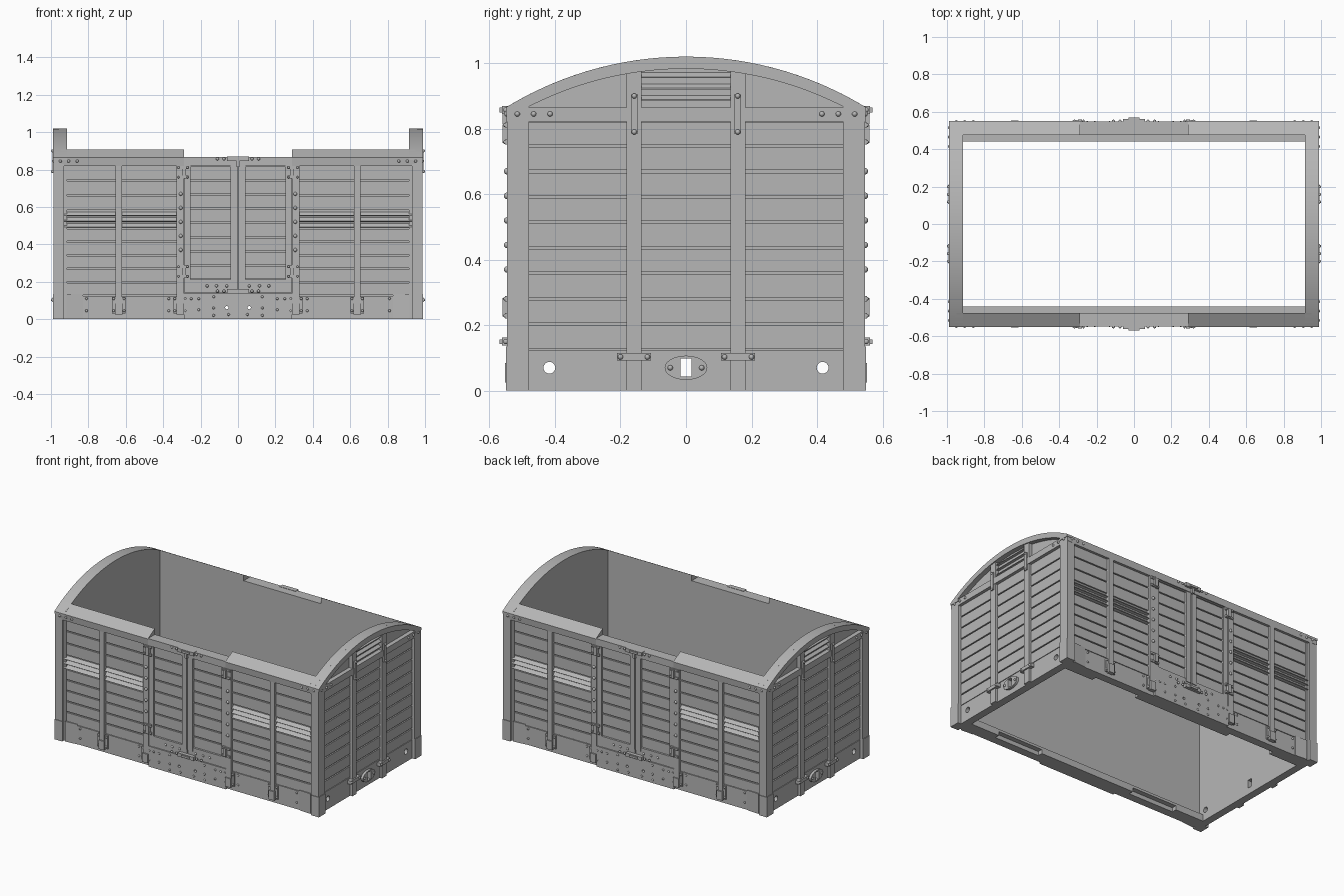
import bpy, bmesh, math
from mathutils import Matrix, Vector

cube = bpy.data.objects.get("Cube")
if cube:
    bpy.data.objects.remove(cube, do_unlink=True)

GREY = (0.47, 0.47, 0.47, 1)
grey = bpy.data.materials.new("plain_grey")
grey.use_nodes = True
grey.diffuse_color = GREY
grey.node_tree.nodes["Principled BSDF"].inputs["Base Color"].default_value = GREY
built = []


class Part:
    """Collects solids in one mesh, then mirrors them across x and/or y."""

    def __init__(self):
        self.bm = bmesh.new()

    def box(self, x0, x1, y0, y1, z0, z1):
        m = Matrix.LocRotScale(Vector((x0 + x1, y0 + y1, z0 + z1)) / 2, None,
                               Vector((x1 - x0, y1 - y0, z1 - z0)))
        bmesh.ops.create_cube(self.bm, size=1, matrix=m)
        return self

    def prism(self, pts, axis, a0, a1):
        """Extrude a 2D outline along one axis (x: y,z  y: x,z  z: x,y)."""
        def place(p, a):
            c = list(p)
            c.insert("xyz".index(axis), a)
            return self.bm.verts.new(c)
        lo = [place(p, a0) for p in pts]
        hi = [place(p, a1) for p in pts]
        faces = [self.bm.faces.new(lo), self.bm.faces.new(hi[::-1])]
        for i in range(len(pts)):
            j = (i + 1) % len(pts)
            faces.append(self.bm.faces.new((lo[j], lo[i], hi[i], hi[j])))
        bmesh.ops.recalc_face_normals(self.bm, faces=faces)
        return self

    def rivets(self, spots, r=0.008):
        for s in spots:
            bmesh.ops.create_uvsphere(self.bm, u_segments=16, v_segments=8, radius=r,
                                      matrix=Matrix.Translation(s))
        return self

    def finish(self, name, mirror="xy"):
        me = bpy.data.meshes.new(name)
        self.bm.to_mesh(me)
        self.bm.free()
        me.materials.append(grey)
        ob = bpy.data.objects.new(name, me)
        bpy.context.collection.objects.link(ob)
        bpy.context.view_layer.objects.active = ob
        mod = ob.modifiers.new("Mirror", "MIRROR")
        mod.use_axis = ("x" in mirror, "y" in mirror, False)
        mod.use_mirror_merge = False
        bpy.ops.object.modifier_apply(modifier="Mirror")
        built.append(ob)
        return ob


def cut(part, targets, mirror):
    """Cut an opening through the targets and discard the cutter."""
    cutter = part.finish("cutter", mirror)
    cutter.hide_render = True
    for ob in targets:
        bpy.context.view_layer.objects.active = ob
        mod = ob.modifiers.new("Cut", "BOOLEAN")
        mod.operation, mod.solver, mod.object = "DIFFERENCE", "EXACT", cutter
        bpy.ops.object.modifier_apply(modifier="Cut")
    built.remove(cutter)
    bpy.data.objects.remove(cutter, do_unlink=True)


def rows(z0, z1, gap=0.008):
    """Heights of evenly spaced planks."""
    n = round((z1 - z0) / 0.075)
    h = (z1 - z0) / n
    return [(z0 + i * h + gap / 2, z0 + (i + 1) * h - gap / 2) for i in range(n)]


def circle(cx, cz, rx, rz, n=24):
    return [(cx + rx * math.cos(2 * math.pi * i / n), cz + rz * math.sin(2 * math.pi * i / n))
            for i in range(n)]


R = 1.053
def roof(y):
    return 1.02 - R + math.sqrt(R * R - y * y)

def arc(half, drop=0, n=28):
    return [(y, roof(y) - drop) for y in (-half + 2 * half * i / n for i in range(n + 1))]


# Side walls: backing, sole, inner ledge, eaves and lintel
side_wall = Part().box(-0.93, 0.93, 0.475, 0.518, 0, 0.83).finish("side_wall", "y")
side_sole = Part().box(-0.94, 0.94, 0.505, 0.528, 0, 0.125).finish("side_sole", "y")
ledge = Part().box(-0.93, 0.93, 0.44, 0.48, 0, 0.045).finish("inner_ledge", "y")
eave = [(0.475, 0.82), (0.545, 0.82), (0.55, 0.865), (0.475, 0.907)]
Part().prism(eave, "x", 0.29, 0.95).finish("eave")
Part().box(-0.29, 0.29, 0.475, 0.548, 0.82, 0.867).finish("door_lintel", "y")

# Side planks, with a gap for the louvres
p = Part()
for x0, x1 in ((0.33, 0.62), (0.655, 0.93)):
    for z0, z1 in rows(0.125, 0.485) + rows(0.58, 0.825):
        p.box(x0, x1, 0.51, 0.528, z0, z1)
p.finish("side_planks")
p = Part()
for x0, x1 in ((0.33, 0.62), (0.655, 0.93)):
    for i in range(3):
        z = 0.488 + i * 0.031
        p.prism([(0.512, z + 0.029), (0.538, z + 0.005), (0.512, z + 0.001)], "x", x0, x1)
p.finish("side_louvres")

# Side posts and their feet
p = Part()
for x0, x1 in ((0.29, 0.33), (0.62, 0.655)):
    p.box(x0, x1, 0.51, 0.545, 0.03, 0.83)
p.finish("side_posts")
p = Part()
for x in (0.31, 0.637):
    p.box(x - 0.02, x + 0.02, 0.52, 0.553, 0.025, 0.085)
    p.box(x - 0.036, x + 0.036, 0.52, 0.538, 0.03, 0.12)
    p.rivets([(x + s * 0.028, 0.539, z) for s in (-1, 1) for z in (0.045, 0.11)], 0.007)
p.finish("post_feet")

# Corner posts and foot plates
Part().box(0.93, 0.986, 0.48, 0.546, 0, 0.84).finish("corner_post")
p = Part().box(0.93, 0.99, 0.48, 0.55, 0, 0.135)
p.prism([(0.83, 0.525), (0.83, 0.531), (0.918, 0.538), (0.918, 0.525)], "z", 0, 0.135)
p.finish("corner_plate")

# Doors: planks, framing and threshold
p = Part()
for z0, z1 in rows(0.21, 0.82):
    p.box(0.04, 0.255, 0.51, 0.528, z0, z1)
p.finish("door_planks")
p = Part().box(0.004, 0.04, 0.51, 0.543, 0.19, 0.825)
p.box(0.255, 0.287, 0.51, 0.54, 0.14, 0.825)
p.box(0.004, 0.287, 0.51, 0.538, 0.14, 0.212)
p.box(0.04, 0.255, 0.51, 0.538, 0.815, 0.83)
p.finish("door_frame")
threshold = Part().box(-0.29, 0.29, 0.51, 0.543, 0, 0.138).finish("threshold", "y")

# Door hinges and latches
p = Part()
for z in (0.255, 0.785):
    p.box(0.278, 0.3, 0.53, 0.56, z - 0.028, z + 0.028)
    for dz in (-0.026, 0.026):
        p.box(0.265, 0.325, 0.53, 0.552, z + dz - 0.008, z + dz + 0.008)
        p.rivets([(x, 0.552, z + dz) for x in (0.27, 0.318)], 0.006)
p.finish("door_hinges")
p = Part()
for z in (0.15, 0.857):
    p.box(-0.06, 0.06, 0.53, 0.562, z - 0.012, z + 0.012)
    p.box(-0.03, 0.03, 0.53, 0.569, z - 0.007, z + 0.007)
    p.rivets([(s * x, 0.55, z) for s in (-1, 1) for x in (0.075, 0.11)])
p.box(-0.008, 0.008, 0.53, 0.56, 0.815, 0.85)
p.finish("door_latches", "y")

# Rivets along the sides
p = Part().rivets([(0.306, 0.546, 0.37 + i * 0.075) for i in range(5)], 0.01)
p.rivets([(x, 0.547, 0.845) for x in (0.86, 0.905, 0.95)])
p.rivets([(x, 0.538, 0.178) for x in (0.06, 0.115, 0.165)])
p.rivets([(x, 0.543, z) for x, z in ((0.05, 0.025), (0.13, 0.02), (0.13, 0.12), (0.13, 0.06),
          (0.21, 0.05), (0.21, 0.11), (0.25, 0.11))], 0.007)
p.rivets([(x, 0.529, z) for x in (0.37, 0.81) for z in (0.045, 0.11)], 0.007)
p.finish("side_rivets")

# End walls: arched backing, sole, arch rim and cross rail
end_wall = Part().prism([(-0.53, 0)] + arc(0.53) + [(0.53, 0)], "x", 0.915, 0.957)
end_wall = end_wall.finish("end_wall", "x")
end_sole = Part().box(0.945, 0.966, -0.5, 0.5, 0, 0.125).finish("end_sole", "x")
rim = arc(0.55) + [(0.55, 0.85), (0.48, 0.85)] + arc(0.48, 0.037)[::-1] + [(-0.48, 0.85), (-0.55, 0.85)]
Part().prism(rim, "x", 0.915, 0.99).finish("arch_rim", "x")
Part().box(0.945, 0.986, -0.548, 0.548, 0.822, 0.865).finish("end_rail", "x")

# End planks, posts and louvres
p = Part()
for z0, z1 in rows(0.125, 0.825):
    p.box(0.945, 0.966, 0.18, 0.485, z0, z1)
    p.box(0.945, 0.966, -0.001, 0.136, z0, z1)
p.finish("end_planks")
Part().prism([(0.136, 0), (0.181, 0), (0.181, 0.985), (0.136, 0.992)], "x", 0.945, 0.983).finish("end_posts")
p = Part()
for z in (0.885, 0.92, 0.954):
    p.prism([(0.95, z + 0.022), (0.975, z + 0.004), (0.975, z), (0.95, z)], "y", -0.136, 0.136)
p.finish("end_louvres", "x")

# End straps, foot brackets and bolts
p = Part().box(0.975, 0.993, 0.147, 0.168, 0.785, 0.905)
p.box(0.96, 0.992, 0.107, 0.21, 0.092, 0.115)
p.rivets([(0.992, 0.158, 0.79), (0.992, 0.158, 0.9), (0.992, 0.118, 0.103), (0.992, 0.2, 0.103)])
p.rivets([(0.987, y, 0.845) for y in (0.415, 0.465, 0.515)])
p.finish("end_straps")

# Oval coupling plate
oval = Part().prism(circle(0, 0.07, 0.065, 0.037, 32), "x", 0.95, 0.982).finish("coupling_plate", "x")
Part().rivets([(0.982, 0.048, 0.07)]).finish("coupling_bolts")

# Openings: coupling slots, buffer holes, step holes and notches under the ledges
ends = [end_wall, end_sole]
cut(Part().box(0.88, 1.1, -0.017, 0.017, 0.043, 0.098), ends + [oval], "x")
cut(Part().prism(circle(0.417, 0.07, 0.018, 0.018), "x", 0.88, 1.1), ends, "xy")
cut(Part().prism(circle(0.06, 0.062, 0.009, 0.009, 12), "y", 0.4, 0.6),
    [side_wall, side_sole, threshold], "xy")
cut(Part().box(0.36, 0.7, 0.4, 0.473, -0.1, 0.028), [ledge], "xy")

# Smooth the rivets and arches, keeping all corners sharp
bpy.ops.object.select_all(action="DESELECT")
for ob in built:
    ob.select_set(True)
bpy.context.view_layer.objects.active = built[0]
bpy.ops.object.shade_smooth_by_angle(angle=math.radians(25))
